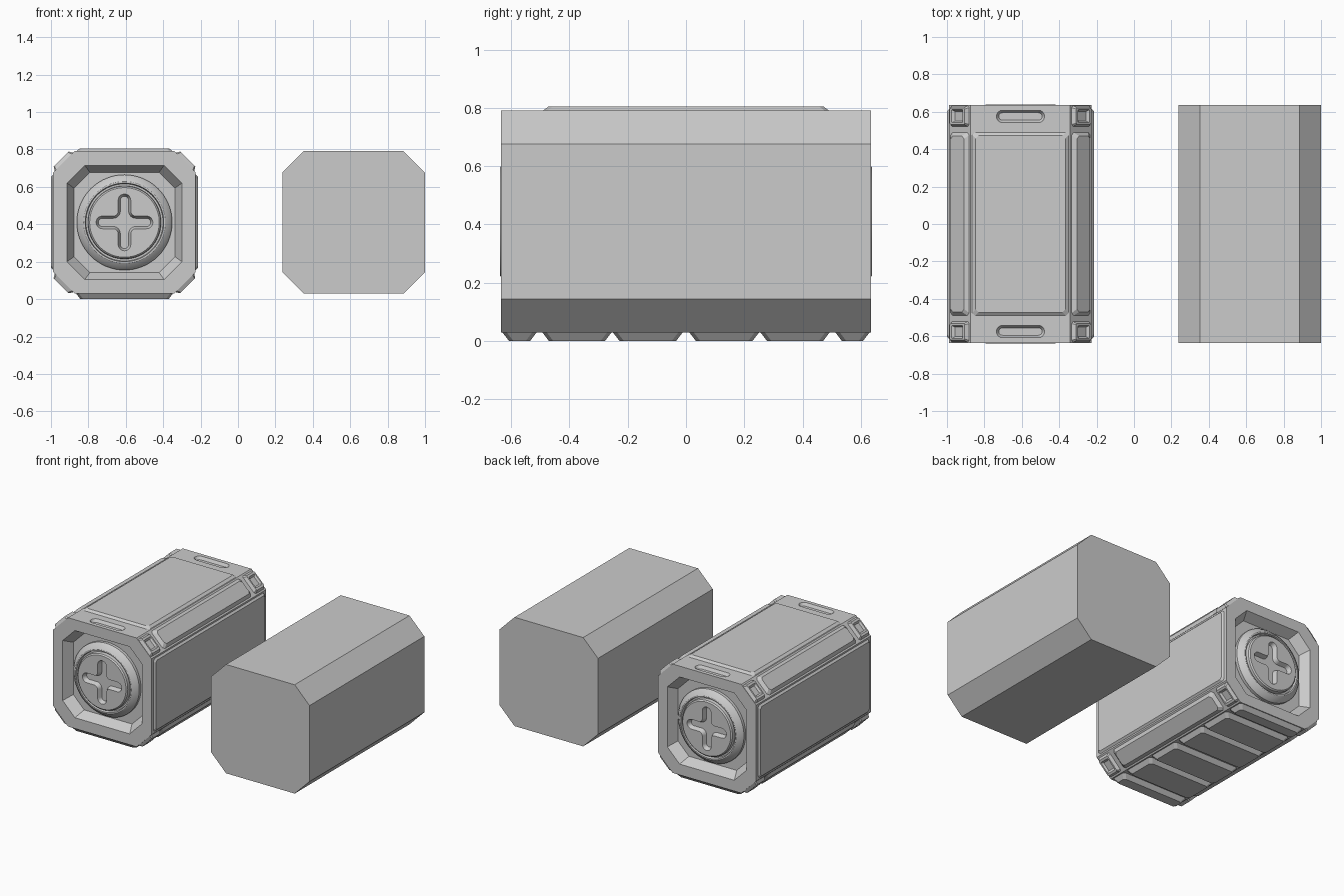
import bpy, bmesh
from math import sin, cos, pi, radians
from mathutils import Matrix

if "Cube" in bpy.data.objects:
    bpy.data.objects.remove(bpy.data.objects["Cube"])

CX, CZ = -0.607, 0.41        # axis of the detailed crate
H, L, CH = 0.381, 0.635, 0.115   # half width, half length, corner chamfer


def loft(name, rings, mat):
    """Skin a list of (outline, height) rings and cap both ends."""
    bm = bmesh.new()
    rows = [[bm.verts.new((x, y, h)) for x, y in pts] for pts, h in rings]
    n = len(rows[0])
    for a, b in zip(rows, rows[1:]):
        for i in range(n):
            j = (i + 1) % n
            bm.faces.new((a[i], a[j], b[j], b[i]))
    bm.faces.new(rows[0])
    bm.faces.new(rows[-1])
    bmesh.ops.recalc_face_normals(bm, faces=bm.faces[:])
    me = bpy.data.meshes.new(name)
    bm.to_mesh(me)
    bm.free()
    ob = bpy.data.objects.new(name, me)
    ob.matrix_world = mat
    bpy.context.collection.objects.link(ob)
    return ob


def rect(a, b, c):
    """Rectangle outline with cut corners."""
    return [(a, c - b), (a, b - c), (a - c, b), (c - a, b),
            (-a, b - c), (-a, c - b), (c - a, -b), (a - c, -b)]


def circle(r, n=64):
    return [(r * cos(2 * pi * i / n), r * sin(2 * pi * i / n)) for i in range(n)]


def slot(a, r, n=8):
    """Capsule outline."""
    return [(s * (a + r * cos(t)), s * r * sin(t)) for s in (1, -1)
            for t in [-pi / 2 + pi * i / n for i in range(n + 1)]]


def plus(d, w, c=0.06):
    """Rounded cross outline with filleted inner corners."""
    arm = [(d + w * cos(t), w * sin(t)) for t in [-pi / 2 + pi * i / 10 for i in range(11)]]
    arm += [(c + (c - w) * cos(t), c + (c - w) * sin(t))
            for t in [-pi / 2 - pi / 2 * i / 6 for i in range(7)]]
    out = []
    for k in range(4):
        q = k * pi / 2
        out += [(x * cos(q) - y * sin(q), x * sin(q) + y * cos(q)) for x, y in arm]
    return out


def end(s, x=CX):
    """Frame on an end: local z points to -y (s=0) or +y (s=1)."""
    return Matrix.Translation((x, 0, CZ)) @ Matrix.Rotation(pi * s, 4, 'Z') @ Matrix.Rotation(pi / 2, 4, 'X')


def face(deg, y=0):
    """Frame on a long face: local z points outward, local y along the crate."""
    dist = H if deg % 90 == 0 else (H - CH / 2) * 2 ** 0.5
    return (Matrix.Translation((CX, y, CZ)) @ Matrix.Rotation(radians(deg), 4, 'Y')
            @ Matrix.Translation((0, 0, dist)))


def pad(name, a, b, h, inset, mat, c=0.015):
    return loft(name, [(rect(a, b, c), -0.004), (rect(a, b, c), 0),
                       (rect(a - inset, b - inset, c), h)], mat)


def cut(ob, cutters):
    bpy.context.view_layer.objects.active = ob
    for cu in cutters:
        cu.hide_render = True
        m = ob.modifiers.new("cut", 'BOOLEAN')
        m.operation, m.solver, m.object = 'DIFFERENCE', 'EXACT', cu
        bpy.ops.object.modifier_apply(modifier=m.name)
        bpy.data.objects.remove(cu)


octagon = rect(H, H, CH)

# plain low-detail crate
loft("plain_crate", [(octagon, L), (octagon, -L)], end(0, 0.618))

# detailed crate body with recessed ends
mouth, floor = rect(0.307, 0.305, 0.095), rect(0.27, 0.268, 0.085)
body = loft("crate_body", [(floor, L - 0.065), (mouth, L), (octagon, L),
                           (octagon, -L), (mouth, -L), (floor, 0.065 - L)], end(0))

# grip slots in the top
cut(body, [loft("slot_cutter", [(slot(0.096, 0.02), -0.02), (slot(0.096, 0.033), 0),
                                (slot(0.096, 0.033), 0.05)], face(0, y)) for y in (-0.575, 0.575)])

# round end caps with a cross-shaped recess
profile = [(0.255, 0.56), (0.255, 0.59), (0.24, 0.61), (0.218, 0.625), (0.21, 0.625),
           (0.206, 0.605), (0.196, 0.605), (0.194, 0.63), (0.186, 0.638)]
for s, side in enumerate(("front", "back")):
    cap = loft(side + "_cap", [(circle(r), h) for r, h in profile], end(s))
    cut(cap, [loft("cross_cutter", [(plus(0.118, 0.022), 0.608), (plus(0.118, 0.034), 0.638),
                                    (plus(0.118, 0.034), 0.68)], end(s))])
    bpy.ops.object.select_all(action='DESELECT')
    cap.select_set(True)
    bpy.context.view_layer.objects.active = cap
    bpy.ops.object.shade_smooth_by_angle(angle=radians(25))

# top lid and side panels
pad("top_panel", 0.258, 0.49, 0.013, 0.018, face(0))
for deg in (90, 270):
    pad("side_panel", 0.255, 0.615, 0.012, 0.012, face(deg))

# long strips and hollow corner blocks on the four chamfers
for deg in (45, 135, 225, 315):
    pad("edge_strip", 0.07, 0.49, 0.02, 0.02, face(deg))
    for y in (-0.577, 0.577):
        loft("corner_block", [(rect(0.07, 0.055, 0.01), -0.004), (rect(0.07, 0.055, 0.01), 0),
                              (rect(0.057, 0.044, 0.006), 0.021), (rect(0.042, 0.034, 0.003), 0.021),
                              (rect(0.03, 0.025, 0.003), 0.008)], face(deg, y))

# tread blocks underneath
for s in (-1, 1):
    for y, b in ((0.131, 0.119), (0.374, 0.118), (0.571, 0.058)):
        pad("foot_tread", 0.258, b, CZ - H, 0.022, face(180, s * y))
